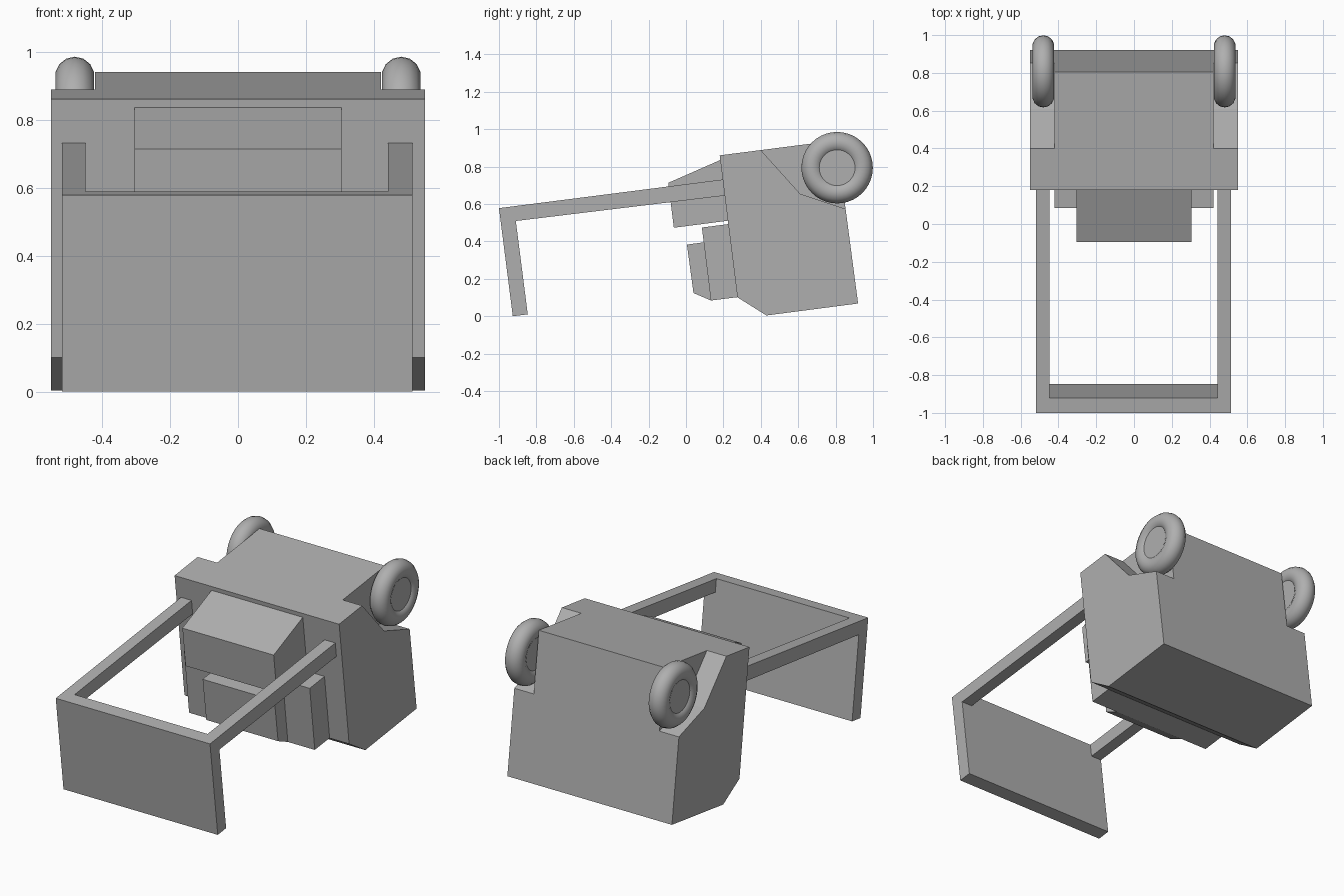
import bpy, bmesh, math

if "Cube" in bpy.data.objects:
    bpy.data.objects.remove(bpy.data.objects["Cube"])


def prism(name, profile, x0, x1):
    """Extrude a (y, z) side profile from x0 to x1."""
    bm = bmesh.new()
    face = bm.faces.new([bm.verts.new((x0, y, z)) for y, z in profile])
    ext = bmesh.ops.extrude_face_region(bm, geom=[face])
    verts = [g for g in ext["geom"] if isinstance(g, bmesh.types.BMVert)]
    bmesh.ops.translate(bm, verts=verts, vec=(x1 - x0, 0, 0))
    bmesh.ops.recalc_face_normals(bm, faces=bm.faces)
    mesh = bpy.data.meshes.new(name)
    bm.to_mesh(mesh)
    bm.free()
    ob = bpy.data.objects.new(name, mesh)
    bpy.context.collection.objects.link(ob)
    return ob


# Main body with a chamfered lower front edge
body = prism("body", [(0.18, 0.86), (0.805, 0.94), (0.92, 0.068),
                      (0.43, 0.004), (0.275, 0.101)], -0.55, 0.55)

# Wheel wells cut into both upper rear corners
for side, x0, x1 in (("left", -0.7, -0.42), ("right", 0.42, 0.7)):
    cutter = prism(side + "_well_cutter",
                   [(0.40, 0.888), (0.61, 0.655), (0.85, 0.575), (1.1, 0.492),
                    (1.1, 1.2), (0.119, 1.2)], x0, x1)
    cutter.hide_render = True
    mod = body.modifiers.new(side + "_well", 'BOOLEAN')
    mod.operation = 'DIFFERENCE'
    mod.solver = 'EXACT'
    mod.object = cutter
    bpy.context.view_layer.objects.active = body
    bpy.ops.object.modifier_apply(modifier=mod.name)
    bpy.data.objects.remove(cutter)

# Blocks on the front of the body
prism("upper_front_box", [(0.183, 0.835), (-0.095, 0.713), (-0.065, 0.473),
                          (0.228, 0.511)], -0.305, 0.305)
prism("lower_front_box", [(0.085, 0.474), (0.23, 0.493), (0.278, 0.102),
                          (0.133, 0.084)], -0.42, 0.42)
prism("lower_front_panel", [(0.005, 0.383), (0.095, 0.395), (0.133, 0.084),
                            (0.04, 0.124)], -0.24, 0.24)

# Front support plate and the two rails holding it
prism("front_plate", [(-1.0, 0.578), (-0.92, 0.588), (-0.846, 0.01),
                      (-0.926, 0.0)], -0.518, 0.513)
rail = [(-0.92, 0.588), (0.197, 0.731), (0.208, 0.645), (-0.911, 0.509)]
prism("left_rail", rail, -0.518, -0.448)
prism("right_rail", rail, 0.441, 0.513)

# Wheels: smooth tyre with a flat hub
for side, x in (("left", -0.48), ("right", 0.48)):
    place = dict(location=(x, 0.808, 0.794), rotation=(0, math.pi / 2, 0))
    bpy.ops.mesh.primitive_torus_add(major_radius=0.133, minor_radius=0.058,
                                     major_segments=40, minor_segments=14, **place)
    bpy.context.object.name = side + "_tyre"
    bpy.ops.object.shade_smooth()
    bpy.ops.mesh.primitive_cylinder_add(radius=0.102, depth=0.088, vertices=32, **place)
    bpy.context.object.name = side + "_hub"
    bpy.ops.object.shade_smooth_by_angle()

# Dark grey finish on every part
grey = bpy.data.materials.new("dark_grey")
grey.diffuse_color = (0.43, 0.43, 0.43, 1)
grey.use_nodes = True
grey.node_tree.nodes["Principled BSDF"].inputs["Base Color"].default_value = grey.diffuse_color
for ob in bpy.data.objects:
    ob.data.materials.clear()
    ob.data.materials.append(grey)
